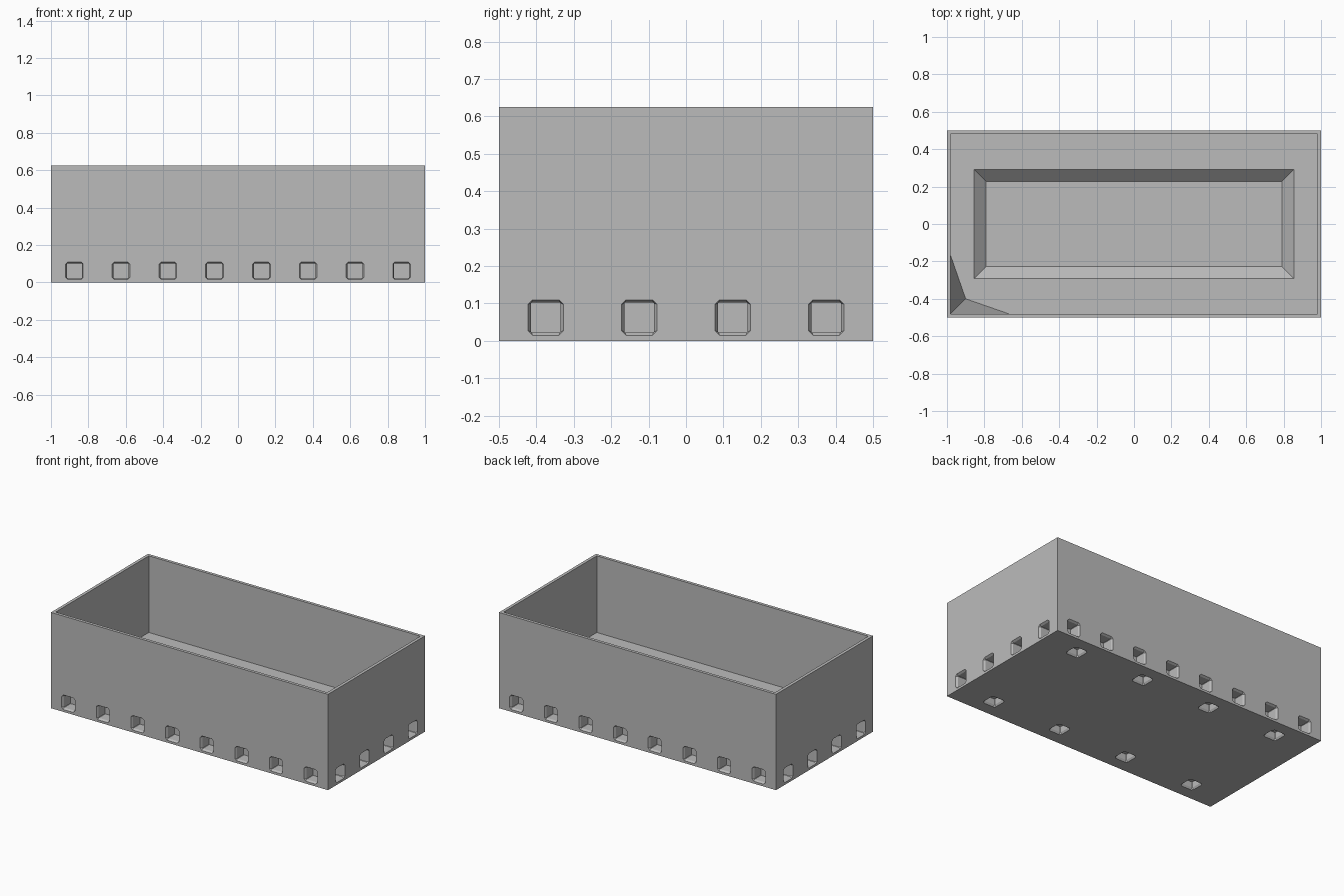
import bpy
import bmesh
from mathutils import Matrix, Vector

default = bpy.data.objects.get("Cube")
if default:
    bpy.data.objects.remove(default)

GREY = (0.5, 0.5, 0.5, 1)
grey = bpy.data.materials.new("plain grey")
grey.use_nodes = True
grey.diffuse_color = GREY
grey.node_tree.nodes["Principled BSDF"].inputs["Base Color"].default_value = GREY

RIM, FLOOR, WALL = 0.625, 0.125, 0.02


def loft(bm, loops):
    """Join equal-sized loops into a closed skin, capped at both ends."""
    rings = [[bm.verts.new(p) for p in loop] for loop in loops]
    n = len(rings[0])
    for a, b in zip(rings, rings[1:]):
        for i in range(n):
            j = (i + 1) % n
            bm.faces.new((a[i], a[j], b[j], b[i]))
    bm.faces.new(rings[0][::-1])
    bm.faces.new(rings[-1])


def make_object(name, bm):
    bmesh.ops.recalc_face_normals(bm, faces=bm.faces)
    mesh = bpy.data.meshes.new(name)
    bm.to_mesh(mesh)
    bm.free()
    mesh.materials.append(grey)
    obj = bpy.data.objects.new(name, mesh)
    bpy.context.collection.objects.link(obj)
    return obj


def rectangle(x, y, z):
    return [(-x, -y, z), (x, -y, z), (x, y, z), (-x, y, z)]


def clipped_square(half, cut, z):
    k = half - cut
    return [(-k, -half, z), (k, -half, z), (half, -k, z), (half, k, z),
            (k, half, z), (-k, half, z), (-half, k, z), (-half, -k, z)]


# Open box with a sloped sunken floor
bm = bmesh.new()
loft(bm, [rectangle(1, 0.5, 0), rectangle(1, 0.5, RIM),
          rectangle(1 - WALL, 0.5 - WALL, RIM),
          rectangle(1 - WALL, 0.5 - WALL, FLOOR),
          rectangle(0.855, 0.292, FLOOR), rectangle(0.79, 0.228, FLOOR / 2)])
box = make_object("planter_box", bm)

# Bevelled sockets in the four sides and the underside
sockets = bmesh.new()


def add_socket(position, inward, depth):
    part = bmesh.new()
    loft(part, [clipped_square(0.0475, 0.012, -0.01),
                clipped_square(0.0475, 0.012, 0),
                clipped_square(0.04, 0.002, 0.012),
                clipped_square(0.04, 0.002, depth)])
    turn = Vector(inward).to_track_quat('Z', 'Y').to_matrix().to_4x4()
    part.transform(Matrix.Translation(position) @ turn)
    temp = bpy.data.meshes.new("socket_part")
    part.to_mesh(temp)
    part.free()
    sockets.from_mesh(temp)
    bpy.data.meshes.remove(temp)


for side in (-1, 1):
    for i in range(8):
        add_socket((-0.875 + i * 0.25, side * 0.5, 0.0625), (0, -side, 0), 0.08)
    for i in range(4):
        add_socket((side, -0.375 + i * 0.25, 0.0625), (-side, 0, 0), 0.08)
        add_socket((-0.75 + i * 0.5, side * 0.375, 0), (0, 0, 1), 0.05)

cutter = make_object("socket_cutter", sockets)
cutter.hide_render = True
mod = box.modifiers.new("sockets", 'BOOLEAN')
mod.operation = 'DIFFERENCE'
mod.solver = 'EXACT'
mod.object = cutter
bpy.context.view_layer.objects.active = box
bpy.ops.object.modifier_apply(modifier=mod.name)
bpy.data.objects.remove(cutter)

# Faceted brace in the front inside corner
bm = bmesh.new()
corner = Vector((-1 + WALL, -0.5 + WALL, FLOOR))
reach = 0.31
base, along_y, toe, along_x, apex = [
    bm.verts.new(corner + Vector(offset)) for offset in
    ((0, 0, 0), (0, reach, 0), (0.08, 0.08, 0), (reach, 0, 0), (0, 0, reach))]
rim = [base, along_x, toe, along_y]
bm.faces.new(rim[::-1])
for a, b in zip(rim, rim[1:] + rim[:1]):
    bm.faces.new((a, b, apex))
make_object("corner_brace", bm)
